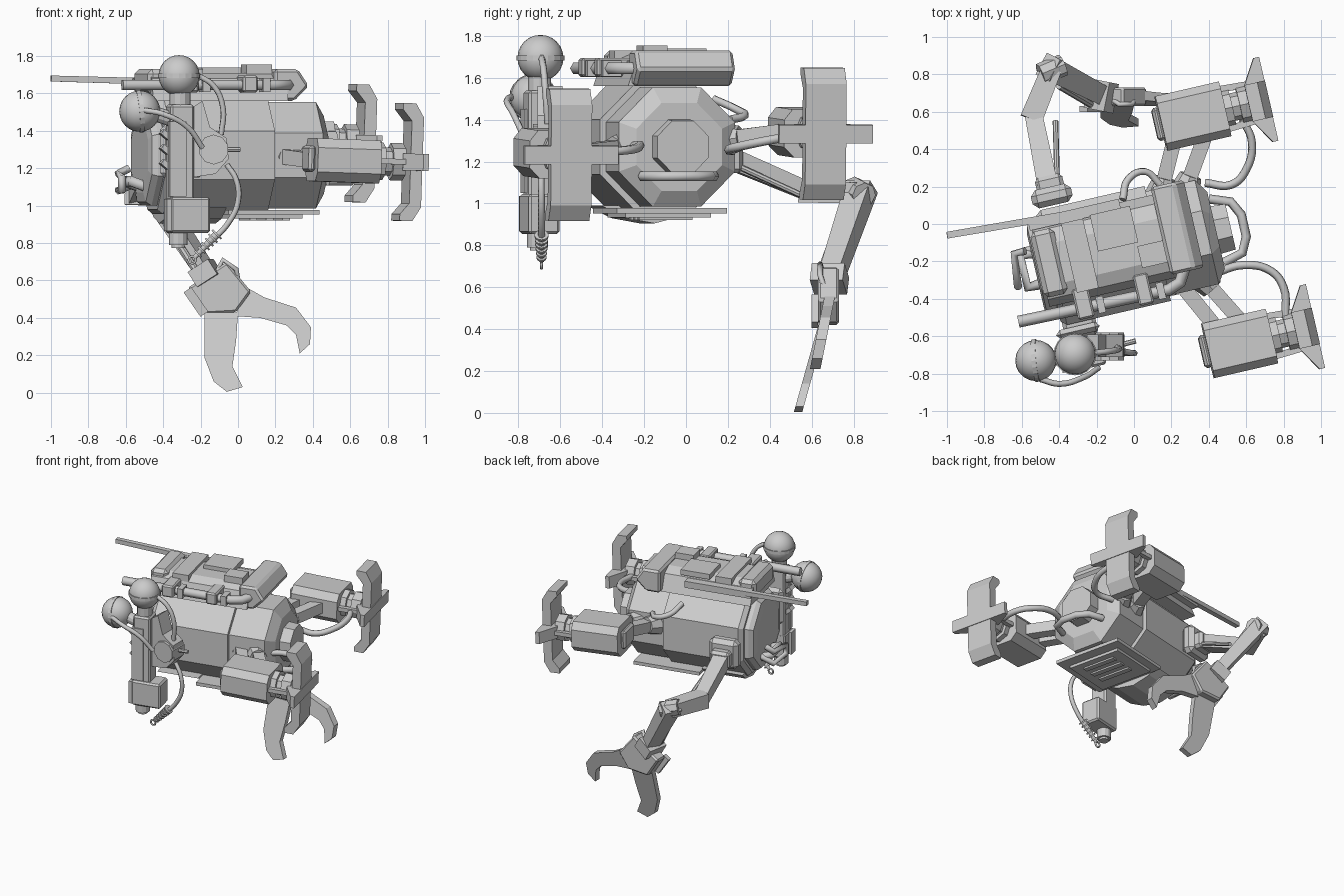
import bpy, bmesh, math
from mathutils import Vector, Matrix

if "Cube" in bpy.data.objects:
    bpy.data.objects.remove(bpy.data.objects["Cube"])

YAW = math.radians(13)
L = Matrix.Rotation(YAW, 4, 'Z')          # hull frame: x along hull, y across
I = Matrix.Identity(4)
AX = Matrix.Translation((0, -0.13, 1.27))  # hull axis


def finish(name, bm, mat=I, bevel=0, smooth=False):
    bmesh.ops.recalc_face_normals(bm, faces=bm.faces)
    me = bpy.data.meshes.new(name)
    bm.to_mesh(me)
    bm.free()
    ob = bpy.data.objects.new(name, me)
    bpy.context.collection.objects.link(ob)
    ob.matrix_world = mat
    if smooth:
        me.polygons.foreach_set("use_smooth", [True] * len(me.polygons))
    if bevel:
        m = ob.modifiers.new("bevel", 'BEVEL')
        m.width, m.segments = bevel, 1
    return ob


def box(name, c, s, mat=L, bevel=0, rot=I):
    bm = bmesh.new()
    bmesh.ops.create_cube(bm, size=1)
    bmesh.ops.scale(bm, vec=s, verts=bm.verts)
    return finish(name, bm, mat @ Matrix.Translation(c) @ rot, bevel)


def wbox(name, c, s, bevel=0, rot=I):     # world-placed, hull-aligned box
    return box(name, c, s, Matrix.Translation(c) @ L @ Matrix.Translation(-Vector(c)), bevel, rot)


def align(p, q):
    p, q = Vector(p), Vector(q)
    return Matrix.Translation((p + q) / 2) @ (q - p).to_track_quat('Z', 'Y').to_matrix().to_4x4(), (q - p).length


def cyl(name, p, q, r1, r2=None, n=12, mat=I):
    m, d = align(p, q)
    bm = bmesh.new()
    bmesh.ops.create_cone(bm, cap_ends=True, segments=n, radius1=r1, radius2=r1 if r2 is None else r2, depth=d)
    return finish(name, bm, mat @ m)


def beam(name, p, q, w, h, taper=1.0, mat=I, bevel=0):
    m, d = align(p, q)
    bm = bmesh.new()
    bmesh.ops.create_cube(bm, size=1)
    for v in bm.verts:
        k = taper if v.co.z > 0 else 1
        v.co = (v.co.x * w * k, v.co.y * h * k, v.co.z * d)
    return finish(name, bm, mat @ m, bevel)


def loft(name, rings, mat, n=8):          # rings of (position along x, radius)
    bm = bmesh.new()
    loops = []
    for x, r in rings:
        r /= math.cos(math.pi / n)
        a = [2 * math.pi * (i + .5) / n for i in range(n)]
        loops.append([bm.verts.new((x, r * math.cos(t), r * math.sin(t))) for t in a])
    for A, B in zip(loops, loops[1:]):
        for i in range(n):
            bm.faces.new((A[i], A[(i + 1) % n], B[(i + 1) % n], B[i]))
    bm.faces.new(loops[0])
    bm.faces.new(loops[-1])
    return finish(name, bm, mat)


def prism(name, pts, y0, y1, mat=I, plane='xz', shear=0, zref=0, bevel=0):
    bm = bmesh.new()
    rows = []
    for t in (y0, y1):
        rows.append([bm.verts.new((a, t + shear * (b - zref), b) if plane == 'xz' else
                                  (a, b, t) if plane == 'xy' else (t, a, b)) for a, b in pts])
    n = len(pts)
    for i in range(n):
        bm.faces.new((rows[0][i], rows[0][(i + 1) % n], rows[1][(i + 1) % n], rows[1][i]))
    bm.faces.new(rows[0])
    bm.faces.new(rows[1])
    return finish(name, bm, mat, bevel)


def tube(name, pts, r, mat=I, smooth=True, cyclic=False):
    cu = bpy.data.curves.new(name, 'CURVE')
    cu.dimensions, cu.bevel_depth, cu.bevel_resolution, cu.use_fill_caps = '3D', r, 1, True
    cu.resolution_u = 5
    sp = cu.splines.new('BEZIER' if smooth else 'POLY')
    arr = sp.bezier_points if smooth else sp.points
    arr.add(len(pts) - 1)
    for b, p in zip(arr, pts):
        if smooth:
            b.co, b.handle_left_type, b.handle_right_type = p, 'AUTO', 'AUTO'
        else:
            b.co = (*p, 1)
    sp.use_cyclic_u = cyclic
    ob = bpy.data.objects.new(name, cu)
    bpy.context.collection.objects.link(ob)
    ob.matrix_world = mat
    return ob


# Hull: octagonal main block, front collar, cap and stepped rear plate
H = L @ AX
loft("main_hull", [(-.5, .29), (-.47, .315), (.10, .315)], H)
loft("front_collar", [(.10, .285), (.37, .285), (.42, .21), (.42, .13), (.50, .125)], H)
loft("rear_plate", [(-.57, .20), (-.56, .25), (-.53, .27), (-.49, .27)], H)
tube("cap_handle", [(.42, .04, 1.13), (.53, .0, 1.13), (.57, -.08, 1.13), (.57, -.2, 1.13),
                    (.53, -.28, 1.13), (.42, -.31, 1.13)], .025, L, smooth=False)
tube("rear_frame", [(-.56, -.01, 1.12), (-.66, -.01, 1.08), (-.68, -.19, 1.08), (-.68, -.19, 1.15),
                    (-.66, -.01, 1.17), (-.60, -.01, 1.20)], .022, L, smooth=False)
tube("rear_grab_bar", [(-.55, -.03, 1.1), (-.63, -.03, 1.13), (-.63, -.2, 1.13), (-.55, -.2, 1.1)], .03, L, smooth=False)

# Dorsal armour and front wedge
prism("dorsal_block", [(-.33, 1.56), (.13, 1.56), (.08, 1.68), (.0, 1.71), (-.22, 1.71), (-.29, 1.68)], -.54, .20, L, 'yz')
box("dorsal_rear_plate", (-.49, -.1, 1.66), (.13, .36, .14), bevel=.025)
box("dorsal_mid_plate", (-.11, .0, 1.72), (.22, .2, .04))
box("dorsal_small_plate", (.06, -.18, 1.73), (.14, .12, .05))
box("dorsal_slat", (-.32, -.1, 1.705), (.12, .38, .05))
prism("front_wedge", [(.13, 1.56), (.24, 1.56), (.32, 1.64), (.26, 1.73), (.13, 1.73)], -.31, .17, L, bevel=.015)

# Antenna blade and side pipe with straps
beam("antenna_blade", (-.3, .06, 1.66), (-1.0, -.06, 1.68), .04, .035, .9)
box("antenna_base", (-.3, .12, 1.655), (.5, .06, .05))
tube("side_pipe", [(-.72, -.37, 1.645), (.10, -.385, 1.645), (.17, -.36, 1.645), (.21, -.29, 1.645)], .032, L, smooth=False)
for u, w in ((-.36, .09), (-.03, .08)):
    box("pipe_strap", (u, -.35, 1.65), (w, .17, .09), bevel=.01)
    box("pipe_clamp", (u + .09, -.38, 1.645), (.04, .09, .075))

# Belly plates, vents and keel
box("belly_plate", (.10, -.15, .965), (.50, .54, .025))
box("belly_plate_lower", (.08, -.15, .943), (.38, .42, .022))
for i in range(3):
    box("belly_vent", (.02 + i * .09, -.15, .93), (.04, .26, .02))
prism("keel", [(-.38, .99), (.08, .99), (.02, .94), (-.12, .905), (-.26, .93)], -.46, -.15, L, 'yz')

# Thruster pods, each with nozzle and cross-shaped fins
top = [(.03, 0), (.045, .24), (.0, .315), (-.07, .315), (-.07, .28), (-.02, .22), (-.03, 0)]
fin = top[1:6] + [(x, -z) for x, z in reversed(top[1:6])]
for side, c in (("near", (.56, -.64, 1.245)), ("far", (.31, .575, 1.345))):
    M = Matrix.Translation(c) @ L @ Matrix.Rotation(math.radians(2), 4, 'Y')
    sec = [(-.15, -.07), (-.10, -.12), (.10, -.12), (.15, -.07), (.15, .06), (.11, .11), (-.11, .11), (-.15, .06)]
    prism(side + "_pod_body", sec, -.17, .18, M, 'yz')
    box(side + "_pod_rear_cover", (-.185, 0, 0), (.04, .18, .14), M, .015)
    for x0, x1, r in ((.17, .22, .10), (.22, .26, .075), (.26, .33, .10)):
        cyl(side + "_pod_nozzle", (x0, 0, 0), (x1, 0, 0), r, n=8, mat=M)
    for y in (-.11, .11):
        beam(side + "_pod_link", (.15, y, 0), (.34, y * .9, 0), .035, .03, mat=M)
    F = M @ Matrix.Translation((.37, 0, 0))
    prism(side + "_vertical_fin", fin, -.10, .10, F)
    prism(side + "_cross_fin", [(.05, .23), (.05, -.23), (.02, -.23), (-.06, -.1), (-.06, .1), (.02, .23)],
          -.045, .045, F, 'xy')
# Pod struts and feed pipes
for p, q in (((.20, -.26, 1.27), (.42, -.53, 1.24)), ((.35, -.27, 1.27), (.58, -.53, 1.24)),
             ((.14, .15, 1.3), (.22, .47, 1.34)), ((.27, .17, 1.3), (.38, .47, 1.34))):
    beam("pod_strut", p, q, .08, .08)
    a, b = Vector(p), Vector(q)
    cyl("strut_socket", a, a.lerp(b, .3), .085, .06, 8)
tube("near_feed_pipe", [(.44, -.26, 1.27), (.58, -.22, 1.28), (.73, -.25, 1.26), (.80, -.34, 1.25), (.81, -.5, 1.24)], .022)
tube("far_feed_pipe", [(.38, .22, 1.25), (.52, .21, 1.26), (.60, .29, 1.28), (.63, .44, 1.31), (.58, .56, 1.33)], .022)
tube("hull_side_pipe", [(-.06, .13, 1.5), (-.03, .24, 1.45), (.06, .28, 1.42), (.14, .21, 1.4)], .02)

# Claw arm on the far side
S, A, E, W = (-.46, .20, 1.22), (-.54, .60, 1.05), (-.44, .83, 1.05), (-.17, .69, .64)
wbox("claw_shoulder", (-.44, .15, 1.23), (.22, .10, .22), .03)
wbox("claw_shoulder_block", (-.45, .21, 1.21), (.15, .10, .13), .02)
beam("claw_upper_arm", S, A, .11, .10, .85)
beam("claw_elbow_link", (-.55, .56, 1.06), E, .12, .11, .9)
cyl("claw_elbow_joint", (-.50, .80, 1.07), (-.38, .85, 1.04), .06, n=8)
beam("claw_forearm", (-.46, .84, 1.08), W, .13, .10, .8)
cyl("claw_arm_rod", (-.41, .2, 1.2), (-.42, .55, 1.04), .015, n=8)
cyl("claw_forearm_rod", (-.40, .74, .93), (-.23, .64, .66), .02, n=8)
prism("claw_palm", [(-.27, .56), (-.06, .70), (.07, .54), (-.01, .43), (-.18, .42)], .63, .73, bevel=.012)
beam("claw_wrist_cuff", (-.20, .69, .68), (-.15, .68, .60), .16, .13)
beam("claw_palm_rib", (-.27, .615, .55), (-.18, .615, .42), .03, .05)
tube("claw_wrist_loop", [(-.11, .66, .65), (-.08, .64, .71), (-.01, .64, .66), (0, .66, .6)], .014, smooth=False)
prism("claw_finger_lower", [(-.18, .43), (.0, .43), (-.01, .28), (-.03, .14), (.025, .03), (-.06, .005),
                            (-.13, .06), (-.18, .19)], .64, .68, shear=.28, zref=.45)
prism("claw_finger_upper", [(-.02, .41), (.06, .555), (.14, .51), (.31, .455), (.39, .35), (.385, .26), (.33, .21),
                            (.31, .31), (.26, .36), (.12, .40)], .65, .70, shear=.2, zref=.5)

# Tool arm on the near side
wbox("tool_arm_mount", (-.30, -.50, 1.29), (.18, .22, .20), .02)
wbox("tool_arm_flange", (-.30, -.57, 1.29), (.24, .05, .28), .03)
wbox("tool_arm_upper", (-.31, -.70, 1.27), (.13, .13, .54), .012)
wbox("tool_arm_front_panel", (-.325, -.755, 1.25), (.09, .05, .40))
wbox("tool_arm_lower_box", (-.27, -.70, .95), (.22, .15, .19), .012)
wbox("tool_arm_lower_panel", (-.33, -.75, .95), (.12, .07, .17))
cyl("tool_nozzle", (-.32, -.71, .79), (-.32, -.71, .87), .05)
cyl("tool_nozzle_tip", (-.32, -.71, .775), (-.32, -.71, .8), .035)
prism("tool_joint_plate", [(-.25, 1.15), (-.12, 1.17), (-.05, 1.25), (-.06, 1.36), (-.15, 1.42), (-.19, 1.56),
                           (-.25, 1.52)], -.71, -.59)
cyl("tool_joint_disc", (-.13, -.73, 1.3), (-.13, -.58, 1.3), .08, n=10)
cyl("tool_side_rod", (-.2, -.68, 1.3), (.01, -.625, 1.3), .014, n=8)
for z in (1.22, 1.30, 1.38):
    wbox("tool_arm_clip", (-.39, -.71, z), (.05, .06, .03), rot=Matrix.Rotation(.7, 4, 'Y'))

# Twin spheres with seam bands
cyl("sphere_neck", (-.31, -.70, 1.52), (-.31, -.70, 1.63), .055)
cyl("sphere_side_neck", (-.32, -.70, 1.45), (-.47, -.725, 1.5), .04)
for c, d in (((-.315, -.695, 1.695), (0, 0, 1)), ((-.525, -.73, 1.505), (1, .1, .1))):
    bm = bmesh.new()
    bmesh.ops.create_uvsphere(bm, u_segments=20, v_segments=12, radius=.11)
    finish("sensor_sphere", bm, Matrix.Translation(c), smooth=True)
    k = Vector(d).normalized() * .012
    cyl("sphere_band", Vector(c) - k, Vector(c) + k, .114, n=20)

# Cables
tube("sphere_cable_low", [(-.50, -.83, 1.51), (-.40, -.855, 1.49), (-.27, -.82, 1.42), (-.19, -.77, 1.31)], .016)
tube("sphere_cable_high", [(-.22, -.69, 1.70), (-.13, -.68, 1.64), (-.08, -.67, 1.52), (-.09, -.66, 1.38)], .016)
tube("tool_cable", [(-.06, -.68, 1.22), (-.01, -.69, 1.14), (.0, -.69, 1.02), (-.05, -.69, .91), (-.13, -.69, .82)], .016)
p, q = Vector((-.11, -.69, .85)), Vector((-.23, -.69, .725))
cyl("cable_plug", p, q, .022, .012)
for i in range(6):
    a = p.lerp(q, i / 6)
    cyl("cable_plug_rib", a, a + (q - p) * .06, .034 - .002 * i)
ring = [(-.245 + .02 * math.cos(i * math.pi / 4), -.69, .71 + .02 * math.sin(i * math.pi / 4)) for i in range(8)]
tube("cable_end_ring", ring, .007, smooth=False, cyclic=True)
